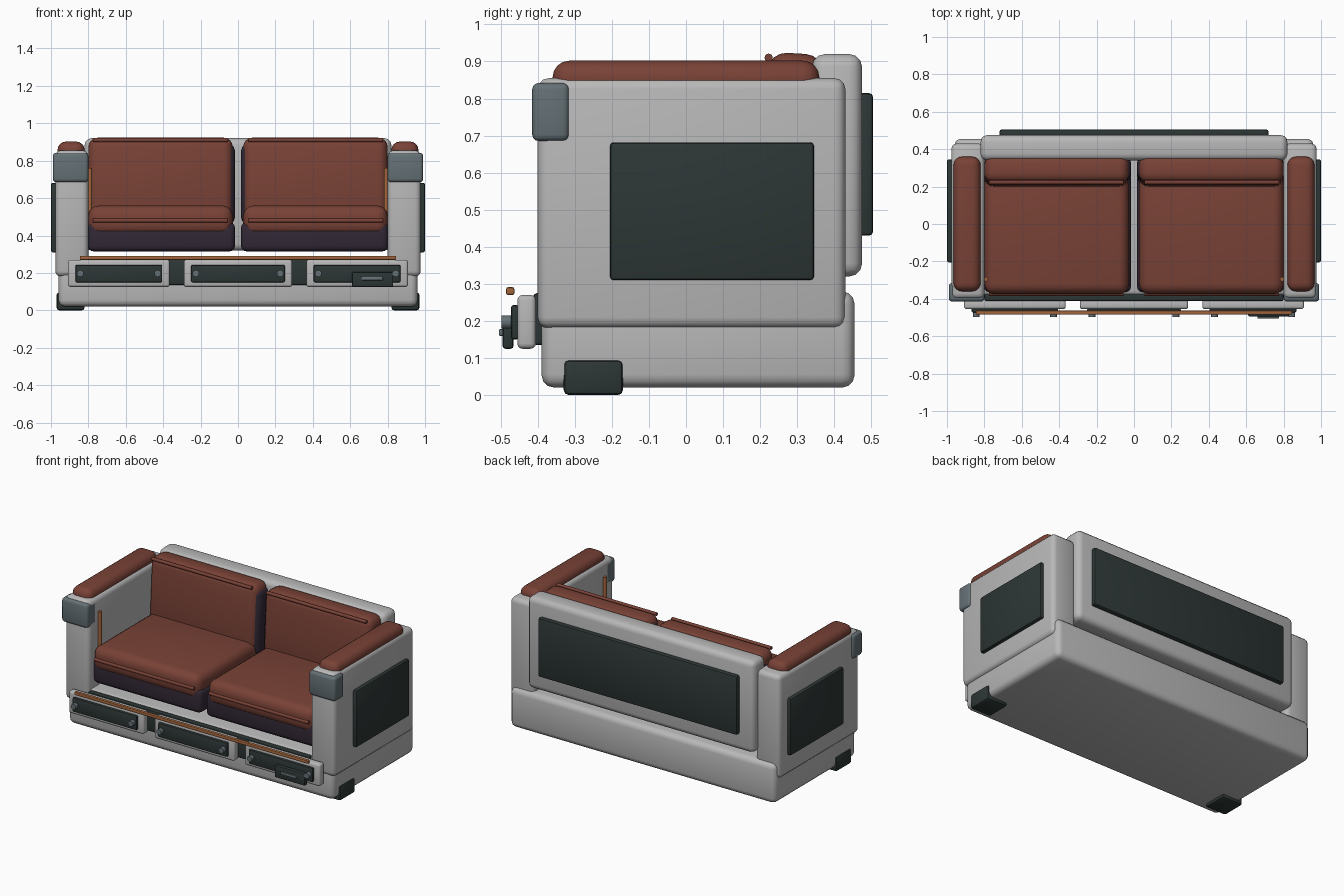
import bpy, bmesh, math
from mathutils import Matrix

if "Cube" in bpy.data.objects:
    bpy.data.objects.remove(bpy.data.objects["Cube"])


def material(name, rgb):
    m = bpy.data.materials.new(name)
    m.diffuse_color = (*rgb, 1)
    m.use_nodes = True
    m.node_tree.nodes["Principled BSDF"].inputs["Base Color"].default_value = m.diffuse_color
    return m


SHELL = material("light_grey_shell", (0.48, 0.48, 0.48))
BROWN = material("brown_leather", (0.19, 0.054, 0.037))
PURPLE = material("dark_purple_fabric", (0.032, 0.021, 0.036))
DARK = material("dark_green_panel", (0.026, 0.038, 0.036))
STEEL = material("blue_grey_metal", (0.13, 0.165, 0.18))
COPPER = material("copper_trim", (0.36, 0.13, 0.045))


def finish(bm, name, mat):
    me = bpy.data.meshes.new(name)
    bm.to_mesh(me)
    bm.free()
    me.materials.append(mat)
    ob = bpy.data.objects.new(name, me)
    bpy.context.collection.objects.link(ob)
    bpy.ops.object.select_all(action='DESELECT')
    ob.select_set(True)
    bpy.context.view_layer.objects.active = ob
    bpy.ops.object.shade_smooth_by_angle(angle=math.radians(35))
    return ob


def box(name, mat, x, y, z, r, seg=3, tilt=0.0):
    """Rounded box given by its (min, max) range on each axis."""
    bm = bmesh.new()
    bmesh.ops.create_cube(bm, size=1)
    size = [b - a for a, b in (x, y, z)]
    bmesh.ops.scale(bm, vec=size, verts=bm.verts)
    bmesh.ops.bevel(bm, geom=bm.edges[:], offset=min(r, min(size) * 0.48),
                    segments=seg, profile=0.5, affect='EDGES')
    mid = [(a + b) / 2 for a, b in (x, y, z)]
    bm.transform(Matrix.Translation(mid) @ Matrix.Rotation(tilt, 4, 'X'))
    return finish(bm, name, mat)


def rod(name, mat, axis, centre, r, length, sides=16):
    """Cylinder along the X, Y or Z axis."""
    bm = bmesh.new()
    bmesh.ops.create_cone(bm, cap_ends=True, segments=sides, radius1=r, radius2=r, depth=length)
    turn = {'X': Matrix.Rotation(math.pi / 2, 4, 'Y'),
            'Y': Matrix.Rotation(math.pi / 2, 4, 'X'), 'Z': Matrix()}[axis]
    bm.transform(Matrix.Translation(centre) @ turn)
    return finish(bm, name, mat)


def span(s, a, b):
    return tuple(sorted((s * a, s * b)))


# Base and backrest shell
box("base", SHELL, (-0.96, 0.96), (-0.39, 0.455), (0.02, 0.28), 0.035)
box("back_shell", SHELL, (-0.82, 0.82), (0.34, 0.475), (0.32, 0.92), 0.035)
box("back_panel", DARK, (-0.72, 0.72), (0.465, 0.505), (0.43, 0.815), 0.012, 2)

for s, side in ((-1, "left"), (1, "right")):
    # Arms with pad, corner cap, side panel, foot and post
    box(side + "_arm", SHELL, span(s, 0.80, 0.977), (-0.40, 0.43), (0.18, 0.855), 0.03)
    box(side + "_arm_pad", BROWN, span(s, 0.82, 0.965), (-0.36, 0.36), (0.80, 0.902), 0.045, 4)
    box(side + "_corner_cap", STEEL, span(s, 0.80, 0.99), (-0.415, -0.315), (0.685, 0.842), 0.018)
    box(side + "_side_panel", DARK, span(s, 0.96, 1.0), (-0.205, 0.345), (0.31, 0.682), 0.01, 2)
    box(side + "_foot", DARK, span(s, 0.82, 0.97), (-0.33, -0.17), (0.0, 0.095), 0.014, 2)
    rod(side + "_arm_post", COPPER, 'Z', (s * 0.792, -0.295, 0.60), 0.012, 0.32)

    # Seat cushion: purple body with brown cover and seam
    box(side + "_seat_body", PURPLE, span(s, 0.016, 0.802), (-0.365, 0.27), (0.315, 0.47), 0.03)
    box(side + "_seat_cover", BROWN, span(s, 0.028, 0.80), (-0.375, 0.27), (0.40, 0.56), 0.055, 4)
    rod(side + "_seat_seam", BROWN, 'X', (s * 0.415, -0.373, 0.48), 0.011, 0.72)

    # Back cushion, leaning slightly
    box(side + "_back_body", PURPLE, span(s, 0.016, 0.80), (0.225, 0.355), (0.46, 0.89), 0.04, 3, -0.06)
    box(side + "_back_cover", BROWN, span(s, 0.028, 0.80), (0.21, 0.36), (0.49, 0.922), 0.05, 4, -0.06)
    rod(side + "_back_seam", BROWN, 'X', (s * 0.415, 0.223, 0.91), 0.011, 0.72)

# Front drawers on a dark strip
box("drawer_backing", DARK, (-0.80, 0.80), (-0.412, -0.37), (0.135, 0.275), 0.01, 2)
for name, c, half in (("left", -0.637, 0.272), ("middle", 0, 0.29), ("right", 0.637, 0.272)):
    box(name + "_drawer", SHELL, (c - half, c + half), (-0.455, -0.405), (0.125, 0.27), 0.014)
    box(name + "_drawer_panel", DARK, (c - half + 0.04, c + half - 0.04),
        (-0.472, -0.45), (0.15, 0.243), 0.007, 2)
    for k in (-1, 1):
        rod(name + "_drawer_knob", STEEL, 'Y', (c + k * (half - 0.065), -0.482, 0.197), 0.018, 0.03)

# Latch on the right drawer
box("latch", DARK, (0.61, 0.83), (-0.495, -0.465), (0.125, 0.205), 0.008, 2)
box("latch_slot", STEEL, (0.66, 0.775), (-0.505, -0.49), (0.16, 0.178), 0.004, 2)

# Copper rail along the front
box("front_rail", COPPER, (-0.845, 0.845), (-0.485, -0.463), (0.27, 0.291), 0.005, 2)
